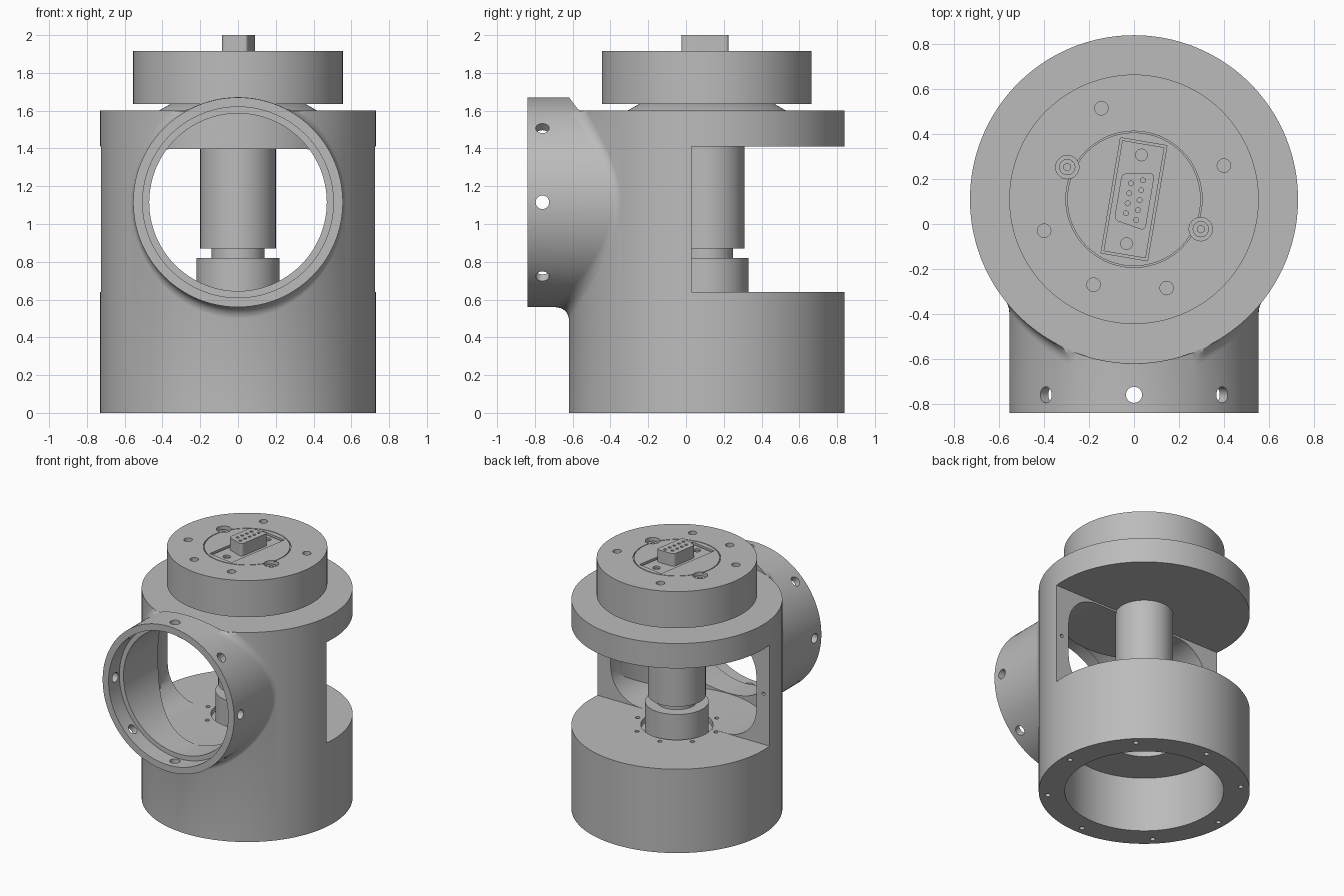
import bpy, bmesh, math
from mathutils import Vector, Matrix

if "Cube" in bpy.data.objects:
    bpy.data.objects.remove(bpy.data.objects["Cube"])

CY = 0.11                      # y of the main axis
R, PR, PZ = 0.73, 0.555, 1.115  # body radius, port radius, port axis height

grey = bpy.data.materials.new("machined grey")
grey.use_nodes = True
grey.diffuse_color = (0.5, 0.5, 0.5, 1)
grey.node_tree.nodes["Principled BSDF"].inputs["Base Color"].default_value = (0.5, 0.5, 0.5, 1)


def make(name, bm):
    bmesh.ops.recalc_face_normals(bm, faces=bm.faces[:])
    mesh = bpy.data.meshes.new(name)
    bm.to_mesh(mesh)
    bm.free()
    mesh.materials.append(grey)
    obj = bpy.data.objects.new(name, mesh)
    bpy.context.collection.objects.link(obj)
    return obj


def rods(name, specs, seg=96):
    """Cylinders or cones, each given as (start, end, radius[, end radius])."""
    bm = bmesh.new()
    for a, b, r, *r2 in specs:
        a, b = Vector(a), Vector(b)
        turn = (b - a).to_track_quat('Z', 'Y').to_matrix().to_4x4()
        bmesh.ops.create_cone(bm, cap_ends=True, segments=seg, radius1=r,
                              radius2=r2[0] if r2 else r, depth=(b - a).length,
                              matrix=Matrix.Translation((a + b) / 2) @ turn)
    return make(name, bm)


def upright(name, r, z0, z1, r2=None, seg=128):
    return rods(name, [((0, CY, z0), (0, CY, z1), r, r2 or r)], seg)


def prism(name, pts, depth, matrix, bevel=0):
    """Outline extruded along its local z, with rounded corners."""
    bm = bmesh.new()
    face = bm.faces.new([bm.verts.new((x, y, 0)) for x, y in pts])
    new = bmesh.ops.extrude_face_region(bm, geom=[face])["geom"]
    bmesh.ops.translate(bm, vec=(0, 0, depth), verts=[v for v in new if isinstance(v, bmesh.types.BMVert)])
    if bevel:
        sides = [e for e in bm.edges if abs(e.verts[0].co.z - e.verts[1].co.z) > depth / 2]
        bmesh.ops.bevel(bm, geom=sides, offset=bevel, segments=12, profile=0.5, affect='EDGES')
    bm.transform(matrix)
    return make(name, bm)


def rect(w, h):
    return [(-w / 2, -h / 2), (w / 2, -h / 2), (w / 2, h / 2), (-w / 2, h / 2)]


def combine(obj, tool, op='DIFFERENCE'):
    mod = obj.modifiers.new("combine", 'BOOLEAN')
    mod.operation, mod.solver, mod.object = op, 'EXACT', tool
    graph = bpy.context.evaluated_depsgraph_get()
    mesh = bpy.data.meshes.new_from_object(obj.evaluated_get(graph))
    obj.modifiers.clear()
    obj.data = mesh
    bpy.data.objects.remove(tool)
    return obj


def ring_points(n, r, start=0):
    return [(r * math.cos(start + i * math.tau / n), r * math.sin(start + i * math.tau / n)) for i in range(n)]


def body_y(x):
    return CY - math.sqrt(R * R - x * x)


def flared_port():
    """Solid side port whose root flares into the round body."""
    bm = bmesh.new()
    loops, n, steps = [], 144, 8
    for i in range(n):
        t = i * math.tau / n
        c, s = math.cos(t), math.sin(t)
        x = PR * c
        slope = math.atan(abs(x * c) / math.sqrt(R * R - x * x))
        f = 0.08 * math.tan((math.pi / 2 - slope) / 2)
        low = PZ + PR * s < 1.6
        if not low:
            f = 0.004
        r2 = PR + f * math.cos(slope)
        p = [Vector((PR, body_y(x) - f)), Vector((PR, body_y(x))), Vector((r2, body_y(r2 * c) + 0.002))]
        path = [(PR, -0.84)]
        for k in range(steps + 1):
            u = k / steps
            path.append(p[0] * (1 - u) ** 2 + p[1] * 2 * u * (1 - u) + p[2] * u * u)
        path.append((0.45, -0.1))
        loops.append([bm.verts.new((r * c, y, min(PZ + r * s, 1.599) if low else PZ + r * s))
                      for r, y in path])
    for a, b in zip(loops, loops[1:] + loops[:1]):
        for j in range(len(a) - 1):
            bm.faces.new((a[j], a[j + 1], b[j + 1], b[j]))
    bm.faces.new([l[0] for l in loops])
    bm.faces.new([l[-1] for l in loops])
    return make("port", bm)


# Main housing with the side port
housing = upright("housing", R, 0, 1.6, seg=160)
port = combine(flared_port(), upright("top_trim", R, 1.6, 2, seg=160))
combine(housing, port, 'UNION')

# Rear window and rounded inner chamber
along_y = Matrix.Rotation(math.pi / 2, 4, 'X')
combine(housing, prism("window", rect(2, 0.77), 1.2, Matrix.Translation((0, 1.23, 1.025)) @ along_y))
chamber = prism("chamber", rect(1.23, 0.755), 1.0, Matrix.Translation((0, 0.2, 1.0185)) @ along_y, 0.25)
combine(housing, combine(chamber, upright("chamber_wall", 0.62, 0.5, 1.5), 'INTERSECT'))

# Port bore, counterbore and radial holes
bore = rods("bore", [((0, -1, PZ), (0, 0, PZ), 0.47)], 128)
combine(housing, combine(bore, upright("bore_end", 0.6, 0.3, 1.9)))
combine(housing, rods("counterbore", [((0, -1, PZ), (0, -0.71, PZ), 0.505)], 128))
combine(housing, rods("port_holes", [((0.45 / 0.6 * x, -0.76, PZ + 0.45 / 0.6 * z), (x, -0.76, PZ + z), 0.036)
                                     for x, z in ring_points(8, 0.6)], 24))

# Hollow base, mounting holes and collar pocket
combine(housing, upright("base_hollow", 0.55, -0.1, 0.42))
combine(housing, upright("base_recess", 0.25, 0.4, 0.5))
combine(housing, rods("base_holes", [((x, CY + y, -0.1), (x, CY + y, 0.08), 0.018)
                                     for x, y in ring_points(8, 0.67)], 20))
combine(housing, upright("collar_pocket", 0.25, 0.6, 0.7))
combine(housing, rods("floor_holes", [((x, CY + y, 0.6), (x, CY + y, 0.7), 0.016)
                                      for x, y in ring_points(8, 0.295, 0.2)], 16))
combine(housing, rods("wall_holes", [((x, -0.03, 1.025), (x, 0.1, 1.025), 0.013) for x in (-0.675, 0.675)], 16))

# Central shaft
collar = upright("shaft_collar", 0.22, 0.55, 0.82)
neck = upright("shaft_neck", 0.14, 0.8, 0.89)
shaft = upright("shaft", 0.2, 0.87, 1.45)

# Cap on a tapered seat
seat = upright("cap_seat", 0.42, 1.6, 1.64, 0.35)
cap = upright("cap", PR, 1.635, 1.915)
seam = combine(upright("seam", 0.303, 1.905, 2), upright("seam_core", 0.297, 1.8, 2.1))
combine(cap, seam)
cap_holes = [(-0.145, 0.515), (0.4, 0.26), (-0.4, -0.03), (-0.18, -0.27), (0.145, -0.285)]
combine(cap, rods("cap_holes", [((x, y, 1.82), (x, y, 2), 0.03) for x, y in cap_holes], 24))
screw_spots = [(-0.297, 0.253), (0.297, -0.023)]
combine(cap, rods("screw_recess", [((x, y, 1.86), (x, y, 2), 0.052) for x, y in screw_spots], 32))
screws = rods("cap_screws", [((x, y, 1.85), (x, y, 1.895), 0.036) for x, y in screw_spots], 32)
combine(screws, rods("sockets", [((x, y, 1.875), (x, y, 2), 0.017) for x, y in screw_spots], 6))


# Electrical connector, turned slightly on the cap
def tilted(z):
    return Matrix.Translation((0, CY, z)) @ Matrix.Rotation(math.radians(-9.6), 4, 'Z')


combine(cap, prism("plate_recess", rect(0.21, 0.52), 0.2, tilted(1.89)))
plate = prism("connector_plate", rect(0.19, 0.5), 0.025, tilted(1.88))
spots = [tilted(0) @ Vector((0, v, 0)) for v in (-0.2, 0.2)]
combine(plate, rods("plate_holes", [((p.x, p.y, 1.885), (p.x, p.y, 2), 0.026) for p in spots], 24))
plate_screws = rods("plate_screws", [((p.x, p.y, 1.87), (p.x, p.y, 1.895), 0.014) for p in spots], 6)
outline = [(-0.072, -0.105), (0.072, -0.13), (0.072, 0.13), (-0.072, 0.105)]
connector = prism("connector", outline, 0.105, tilted(1.895), 0.022)
pins = [tilted(0) @ Vector((u, (i - (n - 1) / 2) * 0.045, 0)) for u, n in ((0.025, 5), (-0.025, 4)) for i in range(n)]
combine(connector, rods("pin_holes", [((p.x, p.y, 1.97), (p.x, p.y, 2.1), 0.011) for p in pins], 16))

# Smooth round faces, keep machined edges sharp
for obj in (housing, collar, neck, shaft, seat, cap, screws, plate, plate_screws, connector):
    bpy.ops.object.select_all(action='DESELECT')
    obj.select_set(True)
    bpy.context.view_layer.objects.active = obj
    bpy.ops.object.shade_smooth_by_angle(angle=math.radians(30))
